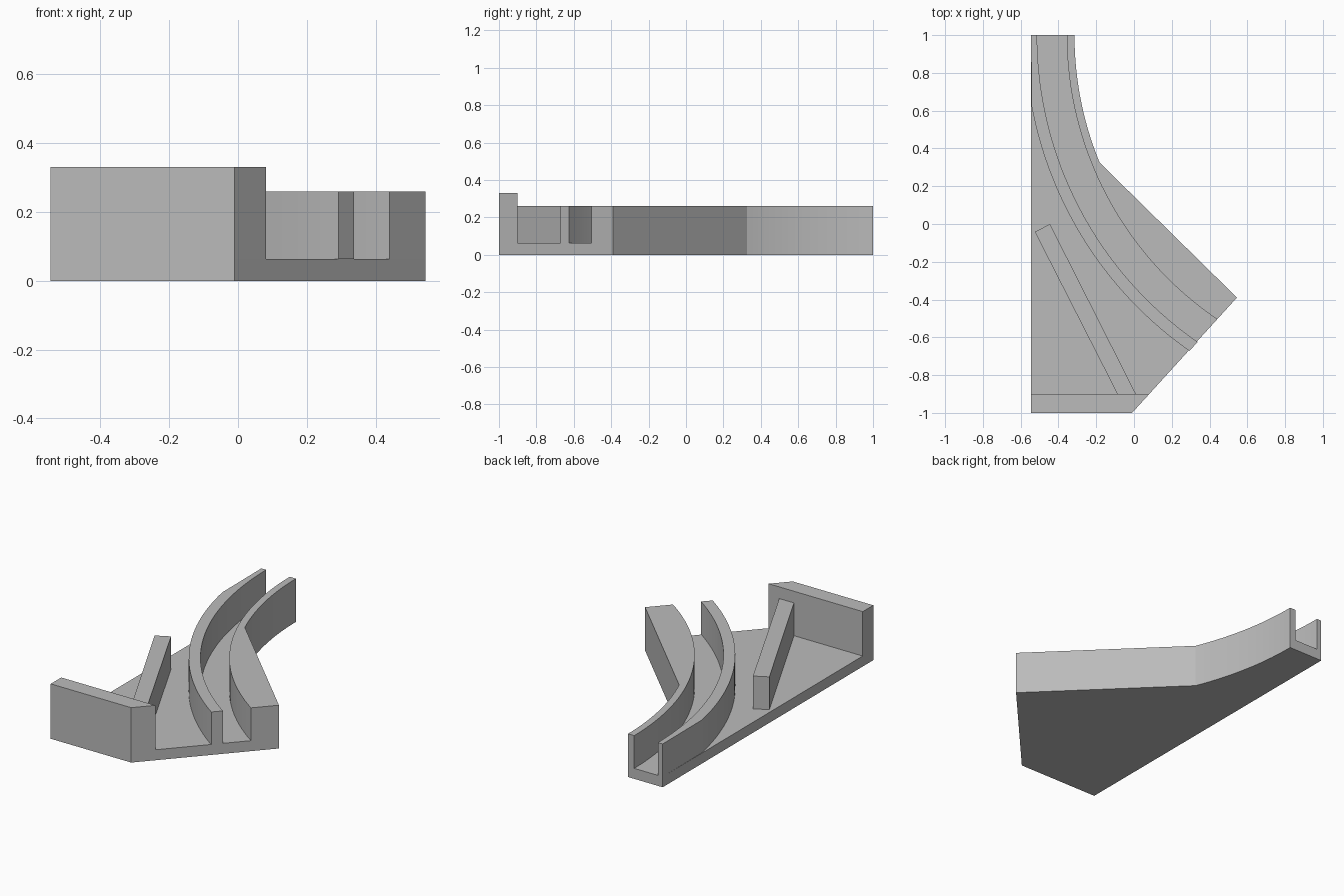
import bpy, bmesh, math

if "Cube" in bpy.data.objects:
    bpy.data.objects.remove(bpy.data.objects["Cube"])

FLOOR, WALL, BACK = 0.063, 0.26, 0.33
CX, CY = 1.465, 1.0          # common centre of the curved channel
LEFT = -0.545

grey = bpy.data.materials.new("light grey")
grey.diffuse_color = (0.5, 0.5, 0.5, 1)
grey.use_nodes = True
grey.node_tree.nodes["Principled BSDF"].inputs["Base Color"].default_value = grey.diffuse_color


def end_y(x):
    """Slanted front right edge of the base."""
    return -1 + 1.1 * (x + 0.01)


def arc(r, start, end, n=32):
    """Points on the channel arc of radius r between two heights in y."""
    a, b = (math.asin((CY - y) / r) for y in (start, end))
    angles = [a + (b - a) * i / n for i in range(n + 1)]
    return [(CX - r * math.cos(t), CY - r * math.sin(t)) for t in angles]


def prism(name, outline, z0, z1):
    """Extrude a flat outline between two heights."""
    bm = bmesh.new()
    face = bm.faces.new([bm.verts.new((x, y, z0)) for x, y in outline])
    top = bmesh.ops.extrude_face_region(bm, geom=[face], use_keep_orig=True)["geom"]
    for v in top:
        if isinstance(v, bmesh.types.BMVert):
            v.co.z = z1
    bmesh.ops.recalc_face_normals(bm, faces=bm.faces[:])
    mesh = bpy.data.meshes.new(name)
    bm.to_mesh(mesh)
    bm.free()
    mesh.materials.append(grey)
    obj = bpy.data.objects.new(name, mesh)
    bpy.context.collection.objects.link(obj)
    bpy.ops.object.select_all(action="DESELECT")
    obj.select_set(True)
    bpy.context.view_layer.objects.active = obj
    bpy.ops.object.shade_smooth_by_angle(angle=math.radians(20))


outer = arc(1.78, 1.0, 0.325)           # outside of the right wall
right_inner = arc(1.821, 1.0, -0.505)   # channel side of the right wall
left_inner = arc(1.978, 1.0, -0.625)    # channel side of the left wall
left_outer = arc(2.042, 0.625, -0.672)  # outside of the left wall
tip = (0.545, end_y(0.545))

# Floor slab
prism("base", [(LEFT, 1.0)] + outer + [tip, (-0.01, -1), (LEFT, -1)], 0, FLOOR)

# Curved channel walls
prism("right_channel_wall", outer + [tip] + right_inner[::-1], FLOOR, WALL)
prism("left_channel_wall", [(LEFT, 1.0)] + left_inner + left_outer[::-1], FLOOR, WALL)

# Straight wall along the front edge
prism("front_wall", [(LEFT, -1), (-0.01, -1), (0.081, -0.9), (LEFT, -0.9)], FLOOR, BACK)

# Slanted guide rib
prism("guide_rib", [(-0.525, -0.042), (-0.445, 0), (0.01, -0.9), (-0.088, -0.9)], FLOOR, WALL)
